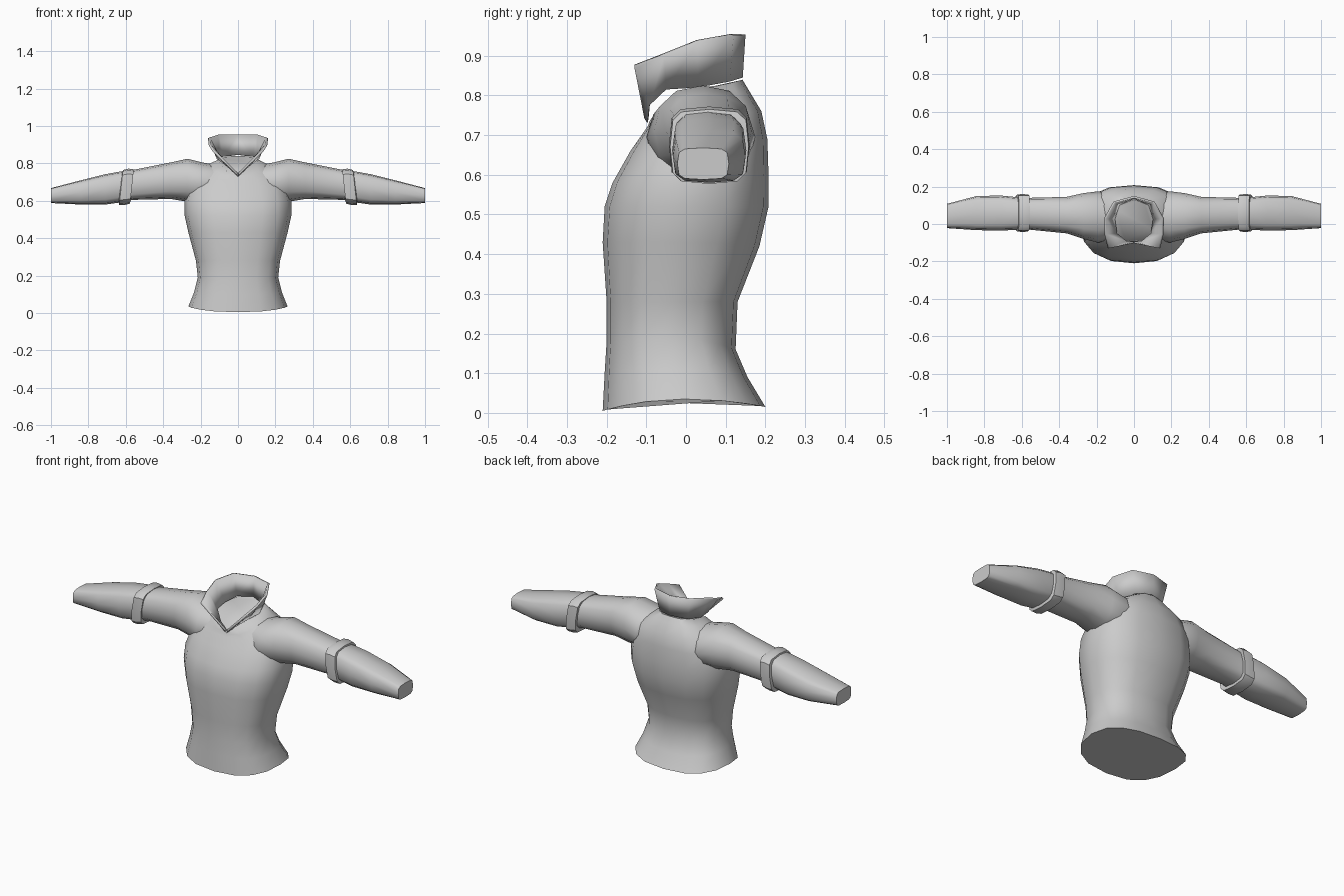
import bpy, bmesh, math

cube = bpy.data.objects.get("Cube")
if cube:
    bpy.data.objects.remove(cube, do_unlink=True)

fabric = bpy.data.materials.new("grey_fabric")
fabric.use_nodes = True
fabric.diffuse_color = (0.6, 0.6, 0.6, 1)
fabric.node_tree.nodes["Principled BSDF"].inputs["Base Color"].default_value = (0.6, 0.6, 0.6, 1)


def finish(name, bm, angle=50):
    bmesh.ops.remove_doubles(bm, verts=bm.verts, dist=0.0005)
    bmesh.ops.recalc_face_normals(bm, faces=bm.faces)
    mesh = bpy.data.meshes.new(name)
    bm.to_mesh(mesh)
    bm.free()
    mesh.materials.append(fabric)
    mesh.shade_smooth()
    mesh.set_sharp_from_angle(angle=math.radians(angle))
    obj = bpy.data.objects.new(name, mesh)
    bpy.context.collection.objects.link(obj)
    return obj


def loft(name, rings, angle=50):
    """Skin closed rings of points and cap both ends."""
    bm = bmesh.new()
    loops = [[bm.verts.new(p) for p in ring] for ring in rings]
    n = len(loops[0])
    for a, b in zip(loops, loops[1:]):
        for i in range(n):
            j = (i + 1) % n
            bm.faces.new((a[i], a[j], b[j], b[i]))
    bm.faces.new(loops[0])
    bm.faces.new(loops[-1])
    return finish(name, bm, angle)


def rounded(n, power):
    """Unit superellipse; a higher power is squarer."""
    for i in range(n):
        t = 2 * math.pi * i / n
        c, s = math.cos(t), math.sin(t)
        yield (math.copysign(abs(c) ** (2 / power), c),
               math.copysign(abs(s) ** (2 / power), s))


# Torso: half width, front y, back y, front z, side z, back z
def torso_ring(w, yf, yb, zf, zs, zb):
    mid, half = (yf + yb) / 2, (yb - yf) / 2
    ring = []
    for u, v in rounded(16, 2.5):
        end = zf if v < 0 else zb
        ring.append((w * u, mid + half * v, zs + (end - zs) * v * v))
    return ring


torso = [
    (.265, -.21, .20, .005, .035, .015),
    (.235, -.205, .155, .10, .11, .09),
    (.215, -.20, .125, .18, .19, .16),
    (.225, -.20, .13, .28, .28, .28),
    (.265, -.21, .185, .43, .43, .42),
    (.285, -.205, .208, .52, .52, .52),
    (.285, -.185, .208, .58, .60, .60),
    (.265, -.14, .205, .66, .68, .69),
    (.22, -.105, .19, .71, .755, .76),
    (.15, -.095, .16, .725, .80, .81),
    (.105, -.092, .142, .735, .82, .84),
]
loft("torso", [torso_ring(*r) for r in torso])


# Sleeves and cuff bands: x, front y, back y, bottom z, top z, squareness
def arm_ring(side, x, y0, y1, z0, z1, power, lean=0):
    return [(side * (x - lean * v), (y0 + y1) / 2 + (y1 - y0) / 2 * u,
             (z0 + z1) / 2 + (z1 - z0) / 2 * v) for u, v in rounded(12, power)]


sleeve = [
    (.10, -.07, .15, .62, .79, 2),
    (.19, -.10, .175, .585, .805, 2.1),
    (.27, -.08, .165, .595, .825, 2.3),
    (.36, -.05, .145, .61, .805, 2.6),
    (.56, -.03, .14, .605, .765, 3),
    (.64, -.032, .145, .59, .755, 3.5),
    (.71, -.035, .152, .58, .742, 3.5),
    (.84, -.033, .15, .58, .71, 3.5),
    (1.0, -.022, .108, .588, .668, 4),
]
band = [
    (.57, -.025, .135, .61, .755, 4),
    (.567, -.04, .158, .585, .768, 4),
    (.595, -.043, .16, .578, .772, 4),
    (.625, -.04, .158, .577, .765, 4),
    (.63, -.025, .135, .60, .745, 4),
]
for side, label in ((1, "left"), (-1, "right")):
    loft(label + "_sleeve", [arm_ring(side, *r) for r in sleeve])
    loft(label + "_sleeve_band", [arm_ring(side, *r, lean=.01) for r in band], 40)

# Collar: half strip from the front notch round to the back, mirrored
lower = [(0, -.097, .73), (.05, -.092, .775), (.10, -.05, .815),
         (.112, .03, .82), (.085, .11, .835), (0, .143, .845)]
upper = [(.012, -.105, .742), (.14, -.13, .87), (.158, -.055, .90),
         (.16, .03, .935), (.11, .12, .952), (0, .15, .953)]
bm = bmesh.new()
for side in (1, -1):
    rows = [[bm.verts.new((side * x, y, z)) for x, y, z in row] for row in (lower, upper)]
    for i in range(len(lower) - 1):
        bm.faces.new((rows[0][i], rows[0][i + 1], rows[1][i + 1], rows[1][i]))
collar = finish("collar", bm)
thick = collar.modifiers.new("thickness", "SOLIDIFY")
thick.thickness = .012
thick.offset = -1
